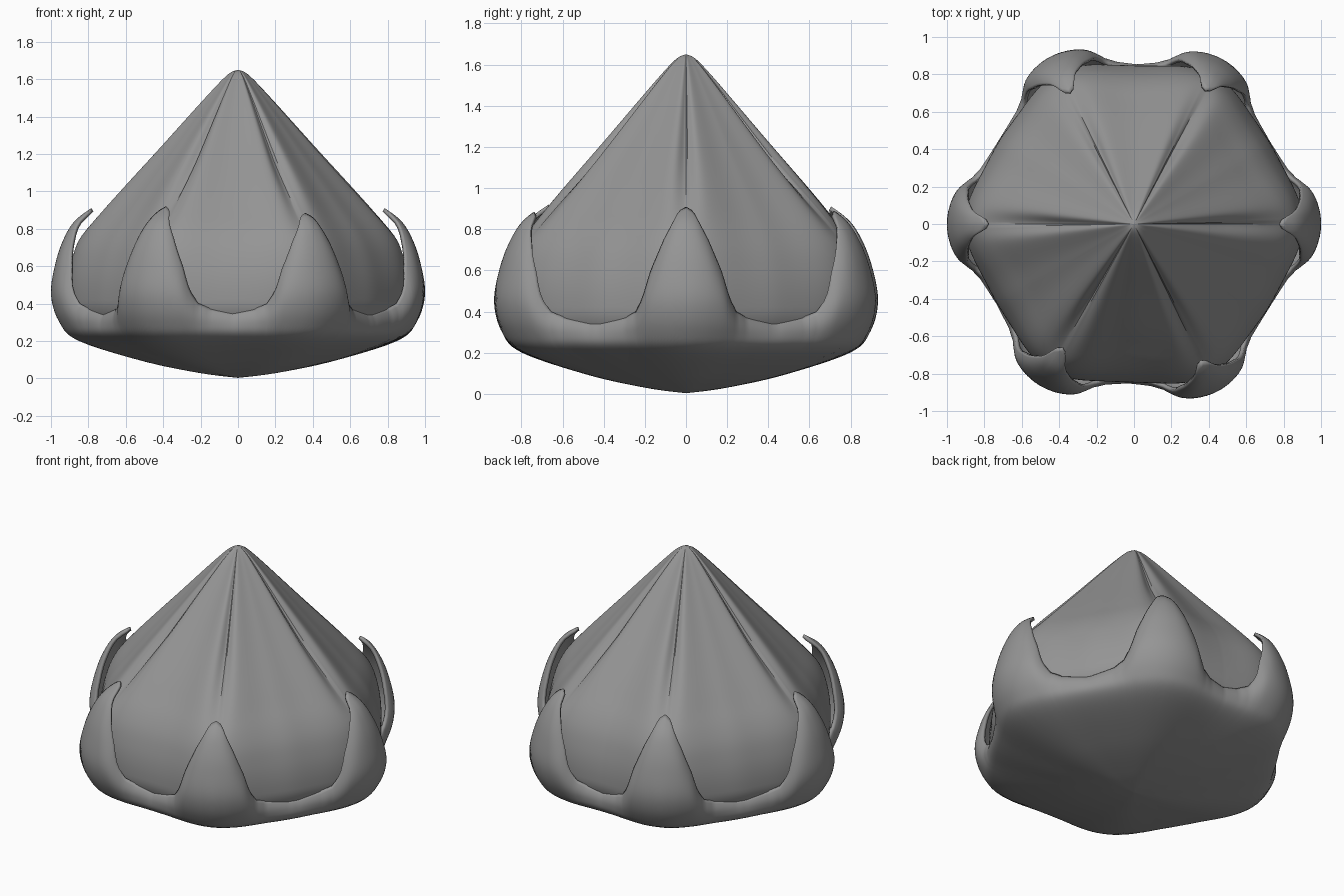
import bpy, bmesh, math
from mathutils import Vector

if "Cube" in bpy.data.objects:
    bpy.data.objects.remove(bpy.data.objects["Cube"])

SEPALS = [(0, .91), (62, .89), (116, .91), (180, .91), (240, .92), (296, .885)]  # angle, tip height

grey = bpy.data.materials.new("dark_grey")
grey.diffuse_color = (.3, .3, .3, 1)
grey.use_nodes = True
grey.node_tree.nodes["Principled BSDF"].inputs["Base Color"].default_value = grey.diffuse_color


def lerp_table(table, x):
    if x <= table[0][0]:
        return table[0][1]
    for (a, p), (b, q) in zip(table, table[1:]):
        if x <= b:
            return p + (q - p) * (x - a) / (b - a)
    return table[-1][1]


def spline(pts, n=10):
    # smooth curve through profile points
    p = [Vector(a) for a in [pts[0]] + pts + [pts[-1]]]
    out = []
    for i in range(1, len(p) - 2):
        for k in range(n):
            t = k / n
            a, b, c, d = p[i - 1:i + 3]
            out.append(.5 * (2 * b + (c - a) * t + (2 * a - 5 * b + 4 * c - d) * t * t
                             + (3 * b - a - 3 * c + d) * t ** 3))
    return out + [p[-1]]


def at(curve, t):
    i = min(int(t), len(curve) - 2)
    return curve[i].lerp(curve[i + 1], t - i)


def nearest(deg):
    # signed offset from the closest sepal, and that sepal's tip height
    return min((((deg - a + 180) % 360 - 180, h) for a, h in SEPALS), key=lambda s: abs(s[0]))


def hexagon(d, mid):
    return mid + (1 - mid) * ((1 + math.cos(math.radians(6 * min(abs(d), 30)))) / 2) ** 1.4


def revolve(name, func, cols, rows, cap_top):
    # polar grid; func(degrees, v) gives radius and height
    bm = bmesh.new()
    grid = []
    for i in range(cols):
        deg = 360 * i / cols
        c, s = math.cos(math.radians(deg)), math.sin(math.radians(deg))
        col = []
        for j in range(1, rows + 1):
            r, z = func(deg, j / (rows + (1 if cap_top else 0)))
            col.append(bm.verts.new((r * c, r * s, z)))
        grid.append(col)
    bottom = bm.verts.new((0, 0, func(0, 0)[1]))
    top = bm.verts.new((0, 0, func(0, 1)[1])) if cap_top else None
    for i in range(cols):
        a, b = grid[i], grid[(i + 1) % cols]
        bm.faces.new((bottom, b[0], a[0]))
        for j in range(rows - 1):
            bm.faces.new((a[j], b[j], b[j + 1], a[j + 1]))
        if top:
            bm.faces.new((a[-1], b[-1], top))
    me = bpy.data.meshes.new(name)
    bm.to_mesh(me)
    bm.free()
    me.materials.append(grey)
    ob = bpy.data.objects.new(name, me)
    bpy.context.collection.objects.link(ob)
    bpy.context.view_layer.objects.active = ob
    ob.select_set(True)
    bpy.ops.object.shade_smooth_by_angle(angle=math.radians(40))
    ob.select_set(False)
    return ob


# Calyx: shallow bowl rising into six pointed sepals
calyx_curve = spline([(0, .003), (.2, .028), (.5, .09), (.85, .2), (.955, .3), (1, .45),
                      (.975, .62), (.93, .75), (.87, .845), (.77, .92)])
sepal_edge = [(0, 1), (2.5, .965), (7, .72), (11, .45), (13.5, .22), (16, .1), (20, .05), (30, 0)]


def calyx(deg, v):
    d, tip = nearest(deg)
    rim = .345 + (tip - .345) * lerp_table(sepal_edge, abs(d))
    tmax = next((i for i, p in enumerate(calyx_curve) if p.y >= rim), len(calyx_curve) - 1)
    a, b = calyx_curve[tmax - 1].y, calyx_curve[tmax].y
    tmax = tmax - 1 + min(1, (rim - a) / (b - a))
    p = at(calyx_curve, v * tmax)
    # the edge rolls in to the bud
    curl = v ** 10 * lerp_table([(0, 0), (8, .035), (14, .055), (20, .075)], abs(d))
    return p.x * hexagon(d, .925) - curl, p.y


shell = revolve("calyx", calyx, 360, 44, False)
m = shell.modifiers.new("thickness", 'SOLIDIFY')
m.thickness = .02
m.offset = -1

# Bud: pointed cone of six closed petals with overlapping seams
bud_curve = spline([(0, .2), (.78, .24), (.88, .33), (.905, .45), (.895, .6), (.845, .75), (.72, .915),
                    (.41, 1.25), (.17, 1.51), (.055, 1.625), (0, 1.65)])


def bud(deg, v):
    d, _ = nearest(deg)
    p = at(bud_curve, v * (len(bud_curve) - 1))
    fade = max(0, min(1, (p.y - .75) / .4))
    groove = .11 * math.exp(-(d / 4.5) ** 2)
    overlap = .04 * math.exp(-d / 7) if d > 0 else 0
    mid = lerp_table([(.4, .94), (.9, .89)], p.y)
    return p.x * hexagon(d, mid) * (1 + fade * (overlap - groove)), p.y


revolve("petal_bud", bud, 360, 60, True)
